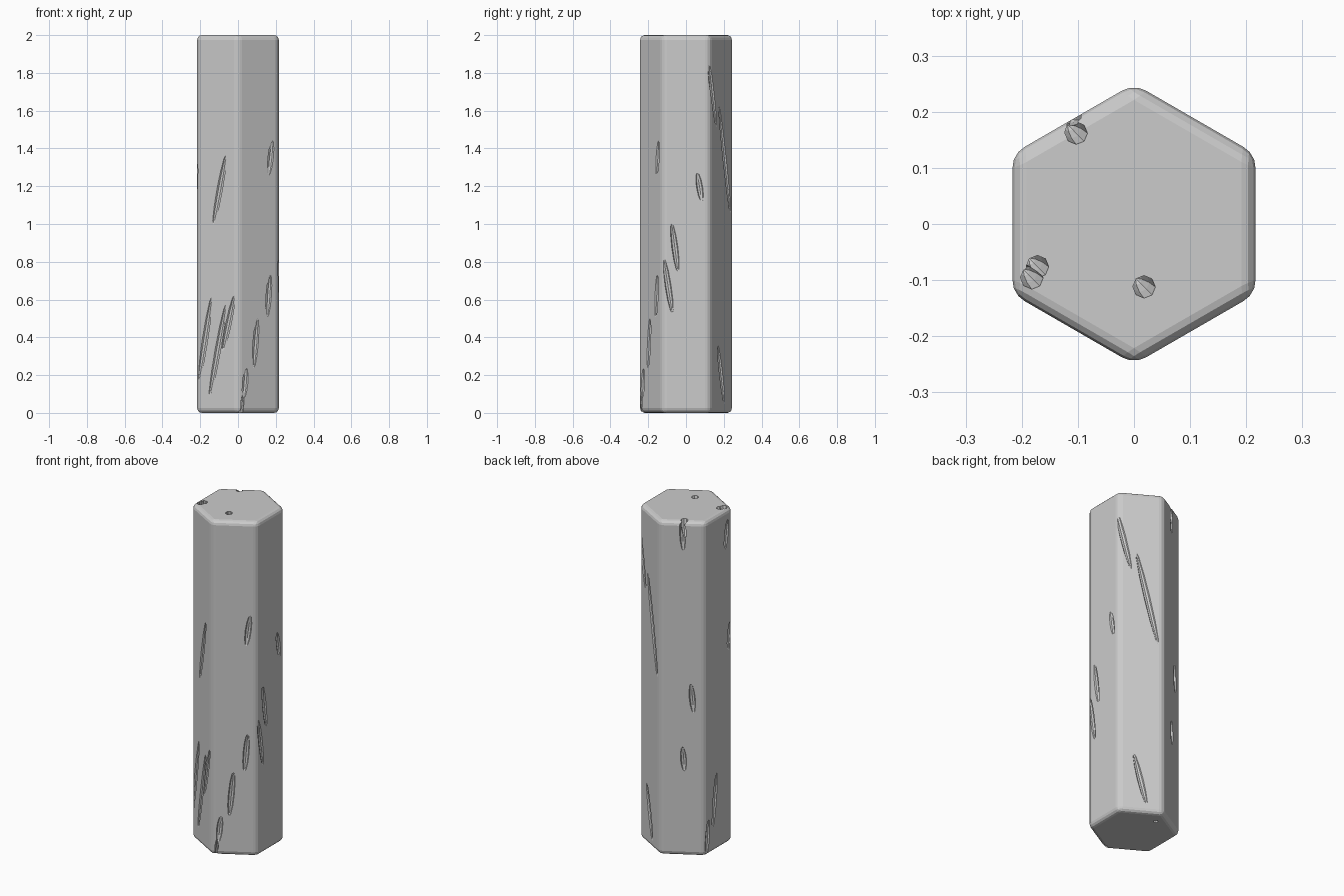
import bpy, bmesh, math
from mathutils import Matrix, Vector

if "Cube" in bpy.data.objects:
    bpy.data.objects.remove(bpy.data.objects["Cube"])

R = 0.25                                # hexagon corner radius
APO = R * math.cos(math.pi / 6)         # centre to flat side
HEIGHT = 2.0


def new_object(name, bm):
    bmesh.ops.recalc_face_normals(bm, faces=bm.faces)
    mesh = bpy.data.meshes.new(name)
    bm.to_mesh(mesh)
    bm.free()
    ob = bpy.data.objects.new(name, mesh)
    bpy.context.collection.objects.link(ob)
    return ob


# Hexagonal column with softened edges
bm = bmesh.new()
corners = [math.radians(90 + 60 * i) for i in range(6)]
base = bm.faces.new([bm.verts.new((R * math.cos(a), R * math.sin(a), 0)) for a in corners])
ext = bmesh.ops.extrude_face_region(bm, geom=[base], use_keep_orig=True)
for v in ext["geom"]:
    if isinstance(v, bmesh.types.BMVert):
        v.co.z = HEIGHT
bmesh.ops.recalc_face_normals(bm, faces=bm.faces)
bmesh.ops.bevel(bm, geom=bm.edges[:], offset=0.025, segments=3, profile=0.5,
                affect='EDGES', clamp_overlap=True)
column = new_object("hexagonal_column", bm)

# Slender gouges that nick the sides
cut = bmesh.new()


def gouge(a, b, normal, width=0.017, depth=0.013):
    """Faceted spindle running from point a to point b."""
    z = (b - a).normalized()
    y = (normal - z * normal.dot(z)).normalized()
    x = y.cross(z)
    m = Matrix((x, y, z)).transposed().to_4x4()
    m.translation = (a + b) / 2
    size = Matrix.Diagonal((width, depth, (b - a).length * 0.52, 1))
    bmesh.ops.create_uvsphere(cut, u_segments=8, v_segments=6, radius=1, matrix=m @ size)


# per side (normal angle): along-side and height of lower end, then upper end
t = 1 / math.cos(math.pi / 6)
marks = {
    -120: [((-0.13 + 0.108) * t, 1.00, (-0.065 + 0.108) * t, 1.36),
           ((-0.21 + 0.108) * t, 0.16, (-0.14 + 0.108) * t, 0.61),
           ((-0.15 + 0.108) * t, 0.09, (-0.065 + 0.108) * t, 0.57),
           ((-0.08 + 0.108) * t, 0.33, (-0.02 + 0.108) * t, 0.62)],
    -60: [((0.163 - 0.108) * t, 1.26, (0.182 - 0.108) * t, 1.44),
          ((0.155 - 0.108) * t, 0.51, (0.17 - 0.108) * t, 0.73),
          ((0.083 - 0.108) * t, 0.24, (0.103 - 0.108) * t, 0.50),
          ((0.031 - 0.108) * t, 0.08, (0.044 - 0.108) * t, 0.235)],
    0: [(0.084, 1.12, 0.060, 1.27), (-0.043, 0.75, -0.075, 1.00),
        (-0.073, 0.53, -0.118, 0.82)],
    60: [((0.160 - 0.1875) * 2, 1.52, (0.115 - 0.1875) * 2, 1.91),
         ((0.235 - 0.1875) * 2, 1.06, (0.175 - 0.1875) * 2, 1.62),
         ((0.203 - 0.1875) * 2, 0.05, (0.168 - 0.1875) * 2, 0.36)],
    120: [(0.004, 1.83, -0.004, 2.03), (0.060, 0.86, 0.046, 1.03),
          (0.010, 0.51, 0.0, 0.65)],
    180: [(0.06, 1.77, 0.085, 1.94), (0.09, 1.16, 0.11, 1.32),
          (-0.055, 0.15, -0.02, 0.46), (-0.115, 0.0, -0.095, 0.21)],
}
for ang, rows in marks.items():
    th = math.radians(ang)
    n = Vector((math.cos(th), math.sin(th), 0))
    side = Vector((-math.sin(th), math.cos(th), 0))
    # tangent runs left to right as seen from outside
    for u0, z0, u1, z1 in rows:
        if ang == 60:                   # these were measured along +y
            u0, u1 = -u0, -u1
            tang = Vector((math.sin(th), -math.cos(th), 0))
            tang = -tang if tang.y > 0 else tang
        elif ang == 0:
            tang = Vector((0, 1, 0))
        else:
            tang = side
        p = n * (APO + 0.001)
        gouge(p + tang * u0 + Vector((0, 0, z0)), p + tang * u1 + Vector((0, 0, z1)), n)

# Narrow pits in the top and bottom, leaning like the gouges
lean = Vector((0.15, -0.15, 1)) * 0.1
for x, y, z in [(0.018, -0.112, 2), (-0.182, -0.096, 2), (-0.172, -0.076, 2),
                (-0.103, 0.162, 2), (-0.02, 0.16, 0), (0.014, -0.225, 0)]:
    c = Vector((x, y, z))
    r = 0.02 if z else 0.012
    gouge(c - lean, c + lean, Vector((0, 1, 0)), r, r)

cutter = new_object("gouge_cutter", cut)
mod = column.modifiers.new("gouges", 'BOOLEAN')
mod.operation = 'DIFFERENCE'
mod.solver = 'EXACT'
mod.use_self = True
mod.object = cutter
cutter.hide_render = True
cutter.hide_set(True)
column["part"] = "column"
